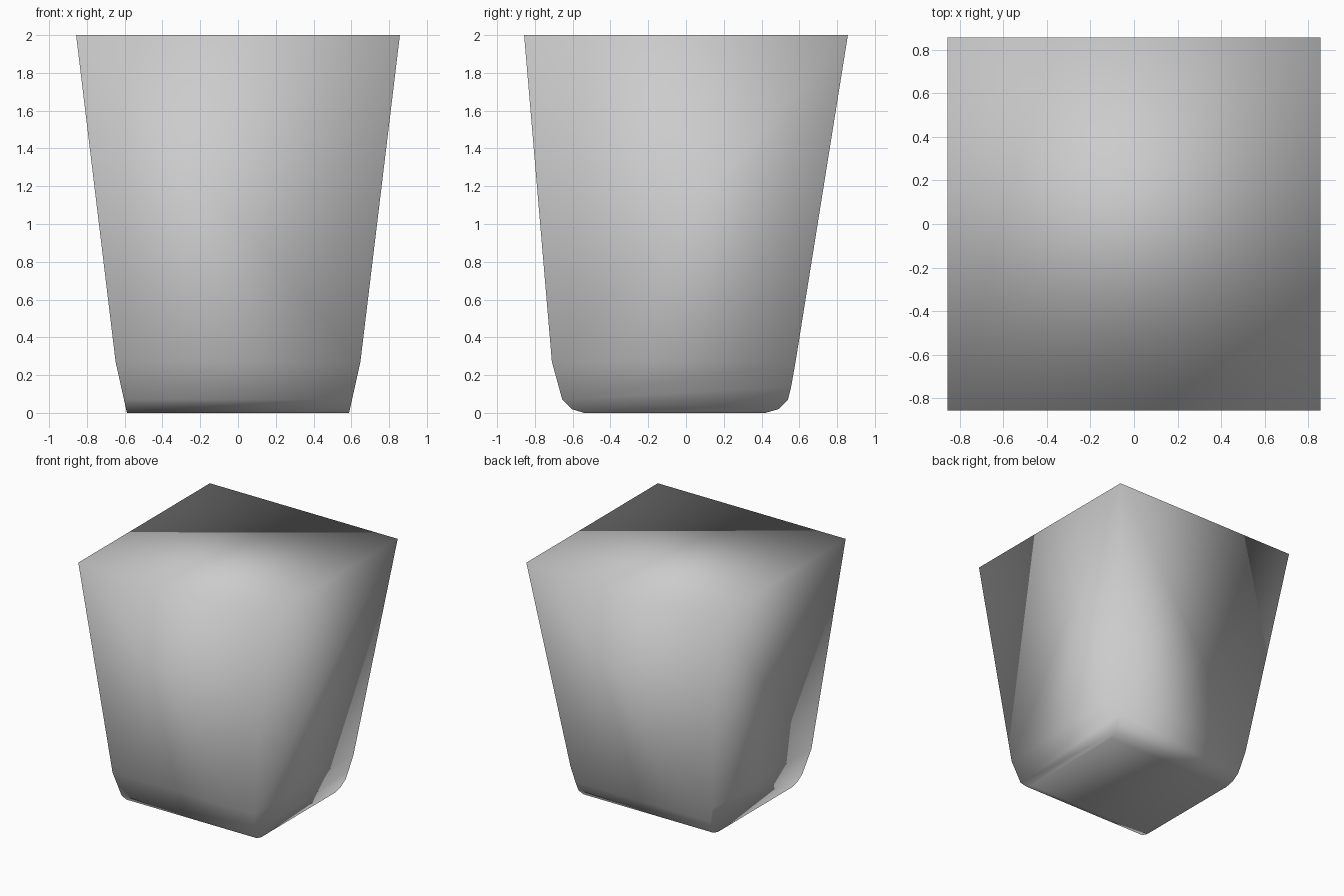
import bpy, bmesh

if "Cube" in bpy.data.objects:
    bpy.data.objects.remove(bpy.data.objects["Cube"])

# Pale grey surface
grey = bpy.data.materials.new("pale_grey")
grey.diffuse_color = (0.6, 0.6, 0.6, 1)
grey.use_nodes = True
grey.node_tree.nodes["Principled BSDF"].inputs["Base Color"].default_value = grey.diffuse_color

TOP, SHOULDER = (0.857, 2.0), 0.27

# Side profile (y, z) of the rounded foot, from front shoulder to back shoulder
foot = [(-0.71, SHOULDER), (-0.655, 0.07), (-0.605, 0.02), (-0.54, 0.0),
        (0.42, 0.0), (0.49, 0.02), (0.54, 0.07), (0.557, 0.14), (0.58, SHOULDER)]


def half_width(z):
    return 0.588 + 0.06 * z / SHOULDER


bm = bmesh.new()
rows = []
for side in (-1, 1):
    row = [bm.verts.new((side * half_width(z), y, z)) for y, z in foot]
    row += [bm.verts.new((side * TOP[0], y, TOP[1])) for y in (TOP[0], -TOP[0])]
    rows.append(row)

left, right = rows
n = len(left)

# Skin around the profile: foot, back, lid and front
for i in range(n):
    j = (i + 1) % n
    bm.faces.new((left[i], left[j], right[j], right[i]))

# Side walls: tapered upper panel and foot panel
for row in rows:
    bm.faces.new((row[0], row[n - 3], row[n - 2], row[n - 1]))
    bm.faces.new(row[:n - 2])

bmesh.ops.recalc_face_normals(bm, faces=bm.faces)

# One continuously smooth body
for f in bm.faces:
    f.smooth = True

mesh = bpy.data.meshes.new("tapered_block")
bm.to_mesh(mesh)
bm.free()
mesh.materials.append(grey)
block = bpy.data.objects.new("tapered_block", mesh)
bpy.context.collection.objects.link(block)
